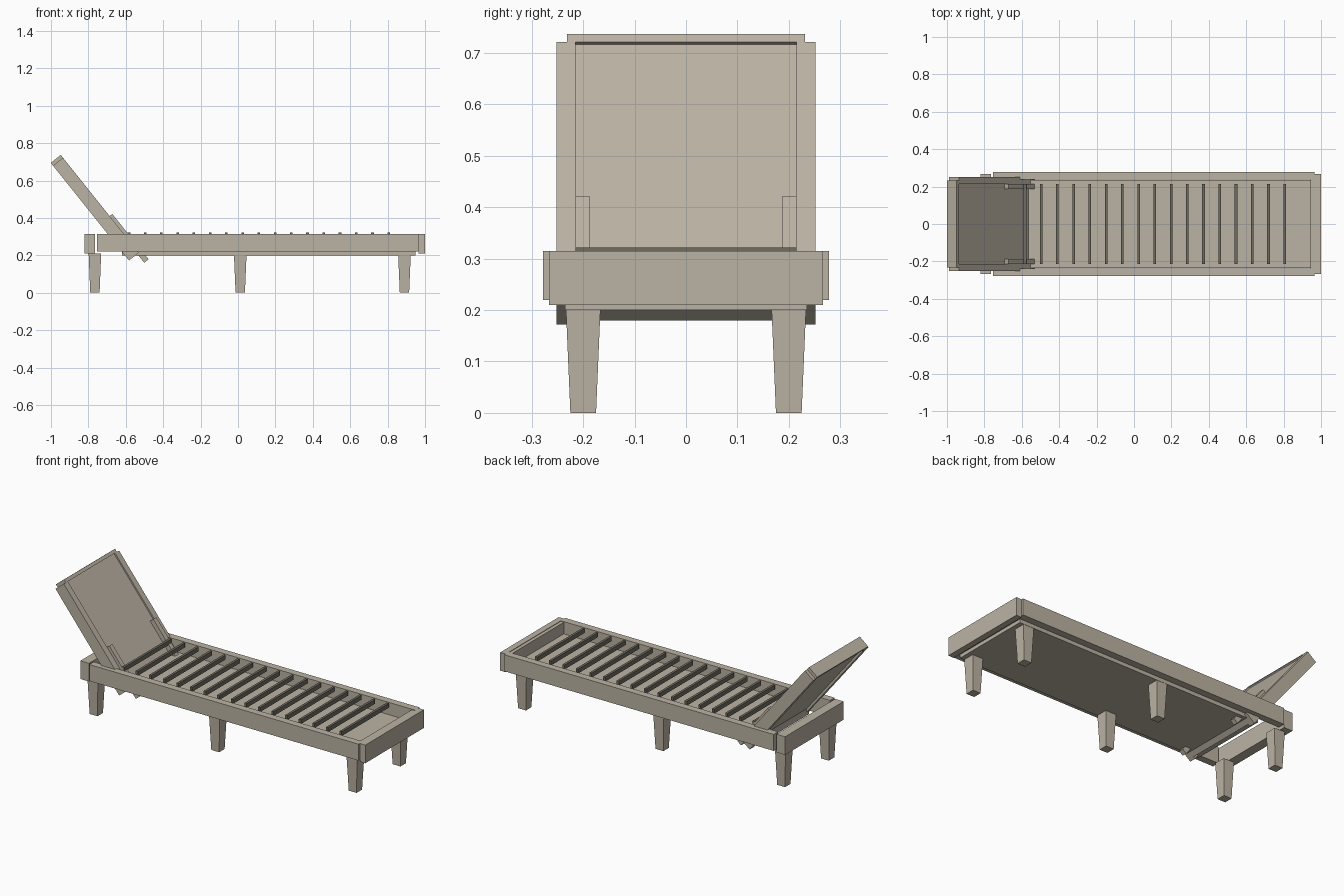
import bpy, bmesh
from mathutils import Vector

if "Cube" in bpy.data.objects:
    bpy.data.objects.remove(bpy.data.objects["Cube"])


def material(name, rgb):
    m = bpy.data.materials.new(name)
    m.diffuse_color = (*rgb, 1)
    m.use_nodes = True
    m.node_tree.nodes["Principled BSDF"].inputs["Base Color"].default_value = m.diffuse_color
    return m


WOOD = material("wood", (0.50, 0.45, 0.37))
DARK = material("dark_wood", (0.16, 0.15, 0.12))


def prism(name, profile, y0, y1, mat=WOOD):
    """Extrude an (x, z) outline from y0 to y1."""
    bm = bmesh.new()
    face = bm.faces.new([bm.verts.new((x, y0, z)) for x, z in profile])
    out = bmesh.ops.extrude_face_region(bm, geom=[face])["geom"]
    moved = [v for v in out if isinstance(v, bmesh.types.BMVert)]
    bmesh.ops.translate(bm, vec=(0, y1 - y0, 0), verts=moved)
    bmesh.ops.recalc_face_normals(bm, faces=bm.faces[:])
    mesh = bpy.data.meshes.new(name)
    bm.to_mesh(mesh)
    bm.free()
    ob = bpy.data.objects.new(name, mesh)
    bpy.context.collection.objects.link(ob)
    mesh.materials.append(mat)
    return ob


def box(name, x0, x1, y0, y1, z0, z1, mat=WOOD):
    return prism(name, [(x0, z0), (x1, z0), (x1, z1), (x0, z1)], y0, y1, mat)


# Backrest frame: t runs down the slope, n runs out of its front face
ORIGIN = Vector((-0.936, 0.722))
DOWN = Vector((0.625, -0.7806))
OUT = Vector((0.7806, 0.625))


def sloped(name, t0, t1, n0, n1, y0, y1):
    corners = [(t0, n0), (t1, n0), (t1, n1), (t0, n1)]
    return prism(name, [tuple(ORIGIN + DOWN * t + OUT * n) for t, n in corners], y0, y1)


def leg(name, x, y, top):
    """Square leg tapering towards the floor."""
    bm = bmesh.new()
    bmesh.ops.create_cube(bm, size=1)
    for v in bm.verts:
        w = 0.067 if v.co.z > 0 else 0.05
        v.co = (x + v.co.x * w, y + v.co.y * w, top if v.co.z > 0 else 0)
    mesh = bpy.data.meshes.new(name)
    bm.to_mesh(mesh)
    bm.free()
    mesh.materials.append(WOOD)
    bpy.context.collection.objects.link(bpy.data.objects.new(name, mesh))


# Base frame
box("foot_board", 0.965, 1.0, -0.267, 0.267, 0.21, 0.315)
box("head_board", -0.82, -0.765, -0.267, 0.267, 0.21, 0.315)
box("base_panel", -0.62, 0.95, -0.235, 0.235, 0.20, 0.245)
box("foot_inner_rail", 0.945, 0.965, -0.24, 0.24, 0.22, 0.312)

for side, s in (("front", -1), ("back", 1)):
    def span(a, b):
        return sorted((s * a, s * b))
    box(side + "_side_rail", -0.755, 0.965, *span(0.237, 0.278), 0.22, 0.315)
    # Legs
    for pos, x, top in (("head", -0.765, 0.21), ("middle", 0.012, 0.20), ("foot", 0.89, 0.20)):
        leg(f"{side}_{pos}_leg", x, s * 0.2, top)
    # Backrest side rails and the struts fixed to them
    sloped(side + "_backrest_rail", 0, 0.65, -0.068, 0, *span(0.215, 0.252))
    sloped(side + "_backrest_strut", 0.40, 0.71, -0.012, 0.018, *span(0.187, 0.215))

# Backrest panel and top cap
sloped("backrest_panel", 0, 0.65, -0.055, -0.008, -0.215, 0.215)
sloped("backrest_cap", -0.019, 0, -0.068, 0, -0.232, 0.232)

# Seat slats
for i in range(17):
    x = -0.583 + i * 0.0868
    box(f"slat_{i + 1}", x - 0.007, x + 0.007, -0.215, 0.215, 0.297, 0.322, DARK)
